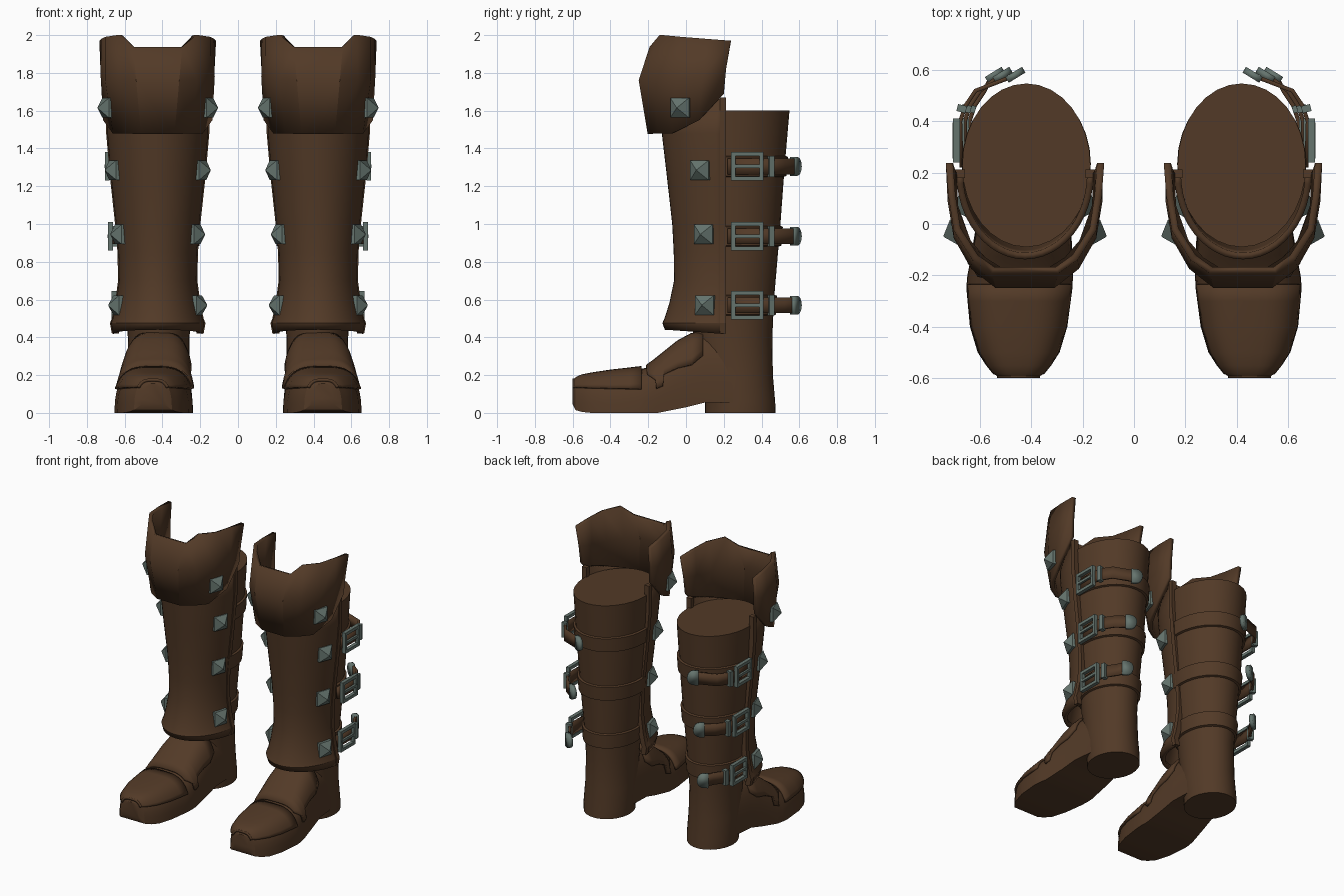
import bpy, bmesh, math
from mathutils import Vector, Matrix

old = bpy.data.objects.get("Cube")
if old:
    bpy.data.objects.remove(old)

CX = 0.425  # centre line of one boot; the other is mirrored


def material(name, rgb, rough):
    m = bpy.data.materials.new(name)
    m.use_nodes = True
    m.diffuse_color = (*rgb, 1)
    node = m.node_tree.nodes["Principled BSDF"]
    node.inputs["Base Color"].default_value = (*rgb, 1)
    node.inputs["Roughness"].default_value = rough
    return m


LEATHER = material("brown leather", (0.085, 0.042, 0.02), 0.8)
METAL = material("grey green metal", (0.13, 0.175, 0.155), 0.6)
made = []


def finish(name, bm, mat, thick=0.0):
    bmesh.ops.recalc_face_normals(bm, faces=bm.faces)
    me = bpy.data.meshes.new(name)
    bm.to_mesh(me)
    bm.free()
    me.materials.append(mat)
    ob = bpy.data.objects.new(name, me)
    bpy.context.collection.objects.link(ob)
    if thick:
        s = ob.modifiers.new("thickness", "SOLIDIFY")
        s.thickness, s.offset = thick, 0
    ob.modifiers.new("other boot", "MIRROR").use_mirror_merge = False
    made.append(ob)
    return ob


def loft(bm, rows, closed=True, caps=True):
    vs = [[bm.verts.new(p) for p in r] for r in rows]
    n = len(rows[0])
    for a, b in zip(vs, vs[1:]):
        for i in range(n if closed else n - 1):
            j = (i + 1) % n
            bm.faces.new((a[i], a[j], b[j], b[i]))
    if closed and caps:
        bm.faces.new(vs[0])
        bm.faces.new(vs[-1])


def lerp(table, t):
    for a, b in zip(table, table[1:]):
        if t <= b[0]:
            break
    k = max(0, min(1, (t - a[0]) / (b[0] - a[0])))
    return [p + (q - p) * k for p, q in zip(a[1:], b[1:])]


def box(bm, centre, size, turn=0):
    m = Matrix.Translation(centre) @ Matrix.Rotation(turn, 4, "Z") @ Matrix.Diagonal((*size, 1))
    bmesh.ops.create_cube(bm, size=1, matrix=m)


# Shaft and heel: height, half width, front y, back y
SHAFT = [(0, .165, .1, .475), (.06, .168, .1, .472), (.2, .165, .07, .46), (.4, .163, .04, .457),
         (.6, .18, .02, .466), (1, .212, -.01, .5), (1.3, .235, -.05, .522), (1.6, .25, -.09, .548)]


def ring(z, grow=0.0, n=32):
    w, f, b = lerp(SHAFT, z)
    pts = []
    for i in range(n):
        a = math.tau * i / n
        pts.append((CX - .005 + (w + grow) * math.cos(a), (f + b) / 2 + ((b - f) / 2 + grow) * math.sin(a), z))
    return pts


bm = bmesh.new()
loft(bm, [ring(r[0]) for r in SHAFT])
finish("shaft", bm, LEATHER)

# Foot: y, centre x, half width, bottom, top
FOOT = [(-.6, .45, .06, .045, .155), (-.585, .45, .1, .015, .175), (-.55, .45, .128, .005, .19),
        (-.5, .45, .16, 0, .2), (-.4, .45, .19, 0, .215), (-.25, .447, .207, 0, .232), (-.2, .444, .206, 0, .24),
        (-.15, .44, .2, 0, .28), (0, .43, .185, .03, .4), (.1, .425, .175, .055, .42), (.25, .42, .165, .055, .42)]


def foot_section(y, low=None, grow=0.0, n=17):
    cx, w, zb, zt = lerp(FOOT, y)
    start = 0
    if low is not None:
        start = math.asin(min(.98, max(0, (low - zb) / (zt - zb)) ** 1.25))
    pts = []
    for i in range(n):
        a = start + (math.pi - 2 * start) * i / (n - 1)
        c, s = math.cos(a), max(0, math.sin(a))
        pts.append((cx + (w + grow) * math.copysign(abs(c) ** .6, c), y, zb + (zt + grow - zb) * s ** .8))
    return pts


bm = bmesh.new()
loft(bm, [foot_section(r[0]) for r in FOOT])
finish("foot", bm, LEATHER)

# Toe cap and the zigzag-edged instep flap lie over the foot
bm = bmesh.new()
cap_rows = [foot_section(y, .13 - .02 * (y + .6), .006) for y in (-.59, -.575, -.55, -.5, -.4, -.3, -.235)]
loft(bm, [[(x, y - .01, z) for x, y, z in cap_rows[0]]] + cap_rows, closed=False)
finish("toe_cap", bm, LEATHER, .016)

EDGE = [(-.205, .2), (-.162, .17), (-.157, .125), (-.122, .14), (-.117, .2), (-.04, .235), (.03, .25), (.09, .3)]
bm = bmesh.new()
loft(bm, [foot_section(y, low, .006) for y, low in EDGE], closed=False)
finish("instep_flap", bm, LEATHER, .022)

# Shin guard: height, half width, front y
BACK = .2
GUARD = [(.44, .225, -.1), (.475, .235, -.112), (.5, .225, -.1), (.58, .208, -.075), (.7, .192, -.05), (.85, .195, -.052),
         (1, .208, -.06), (1.25, .235, -.088), (1.48, .255, -.115), (1.6, .255, -.125)]


def guard_row(z, w, f, n=25):
    pts = []
    top, bottom = z == GUARD[-1][0], z == GUARD[0][0]
    for i in range(n):
        a = math.pi * i / (n - 1)
        s = math.sin(a)
        lift = (.07 - .1 * s) if top else (-.02 + .025 * s) if bottom else 0
        pts.append((CX + w * math.cos(a), BACK - (BACK - f) * s, z + lift))
    return pts


bm = bmesh.new()
loft(bm, [guard_row(*r) for r in GUARD], closed=False)
finish("shin_guard", bm, LEATHER, .026)

# Raised strips along the rear edges of the guard
bm = bmesh.new()
for side in (-1, 1):
    rows = []
    for r in GUARD:
        p, w = guard_row(*r)[0], r[1]
        rows.append([(CX + side * (w + dx), y, p[2]) for dx, y in ((-.02, .18), (.018, .18), (.018, .213), (-.02, .213))])
    loft(bm, rows)
finish("guard_edge_strips", bm, LEATHER)

# Faceted knee cuff: bottom, middle and top point of each column
CUFF = [((.085, -.19, 1.48), (.11, -.237, 1.76), (.125, -.18, 1.935)),
        ((.165, -.14, 1.48), (.2, -.165, 1.76), (.195, -.13, 2.0)),
        ((.225, -.07, 1.48), (.265, -.05, 1.76), (.265, -.02, 1.99)),
        ((.275, .07, 1.55), (.288, .09, 1.78), (.285, .11, 1.98)),
        ((.28, .2, 1.69), (.287, .212, 1.82), (.295, .238, 1.97))]
columns = [[(CX - x, y, z) for x, y, z in c] for c in reversed(CUFF)]
columns += [[(CX + x, y, z) for x, y, z in c] for c in CUFF]
bm = bmesh.new()
loft(bm, columns, closed=False)
finish("knee_cuff", bm, LEATHER, .028)

# Pyramid studs on both sides of guard and cuff
bm = bmesh.new()


def stud(x, y, z, normal):
    for side in (-1, 1):
        out = Vector((side * normal[0], normal[1], 0)).normalized()
        along = Vector((-out.y, out.x, 0))
        base = Vector((CX + side * x, y, z))
        rows = []
        for d, h in ((-.015, .052), (.012, .052), (.055, .003)):
            rows.append([base + out * d + along * (h * u) + Vector((0, 0, h * v))
                         for u, v in ((-1, -1), (1, -1), (1, 1), (-1, 1))])
        loft(bm, rows)


for z, y in ((1.285, .075), (.945, .095), (.57, .1)):
    w, f = lerp(GUARD, z)
    d = BACK - f
    x = w * math.sqrt(1 - ((BACK - y) / d) ** 2)
    stud(x + .012, y, z, (x / w ** 2, (y - BACK) / d ** 2))
stud(.265, -.03, 1.615, (1, -.35))
finish("studs", bm, METAL)

# Three straps, each with a loose tail, buckle, keeper and metal tip on the outer side
STRAPS = [("upper", 1.305, .678, .43), ("middle", .935, .66, .48), ("lower", .57, .642, .51)]
for name, z, x, tip_x in STRAPS:
    bm = bmesh.new()
    loft(bm, [ring(z - .055, 0), ring(z - .05, .014), ring(z + .05, .014), ring(z + .055, 0)], caps=False)
    finish(name + "_strap_band", bm, LEATHER)

    path = [(x - .005, .22), (x, .4), (x - .02, .46), (x - .06, .52), (tip_x + .05, .573), (tip_x + .02, .588)]
    bm = bmesh.new()
    loft(bm, [[(px, py, z - .042), (px, py, z + .042)] for px, py in path], closed=False)
    finish(name + "_strap_tail", bm, LEATHER, .016)

    bm = bmesh.new()
    fx = x + .014
    for dz in (-.065, .065):
        box(bm, (fx, .325, z + dz), (.026, .17, .022))
    for y in (.25, .4):
        box(bm, (fx, y, z), (.026, .022, .15))
    box(bm, (fx + .008, .325, z), (.016, .14, .018))
    box(bm, (x - .006, .45, z), (.036, .028, .11), .25)
    finish(name + "_buckle", bm, METAL)

    bm = bmesh.new()
    start = Vector((tip_x + .065, .562, z))
    run = Vector((tip_x, .602, z)) - start
    outline = [start + Vector((0, 0, -.05))]
    for i in range(9):
        a = -math.pi / 2 + math.pi * i / 8
        outline.append(start + run * (.4 + .6 * math.cos(a)) + Vector((0, 0, .05 * math.sin(a))))
    outline.append(start + Vector((0, 0, .05)))
    bm.faces.new([bm.verts.new(p) for p in outline])
    finish(name + "_strap_tip", bm, METAL, .026)

# Smooth the rounded parts and keep hard edges crisp
bpy.ops.object.select_all(action="DESELECT")
for ob in made:
    ob.select_set(True)
bpy.context.view_layer.objects.active = made[0]
bpy.ops.object.shade_smooth_by_angle(angle=math.radians(30))
